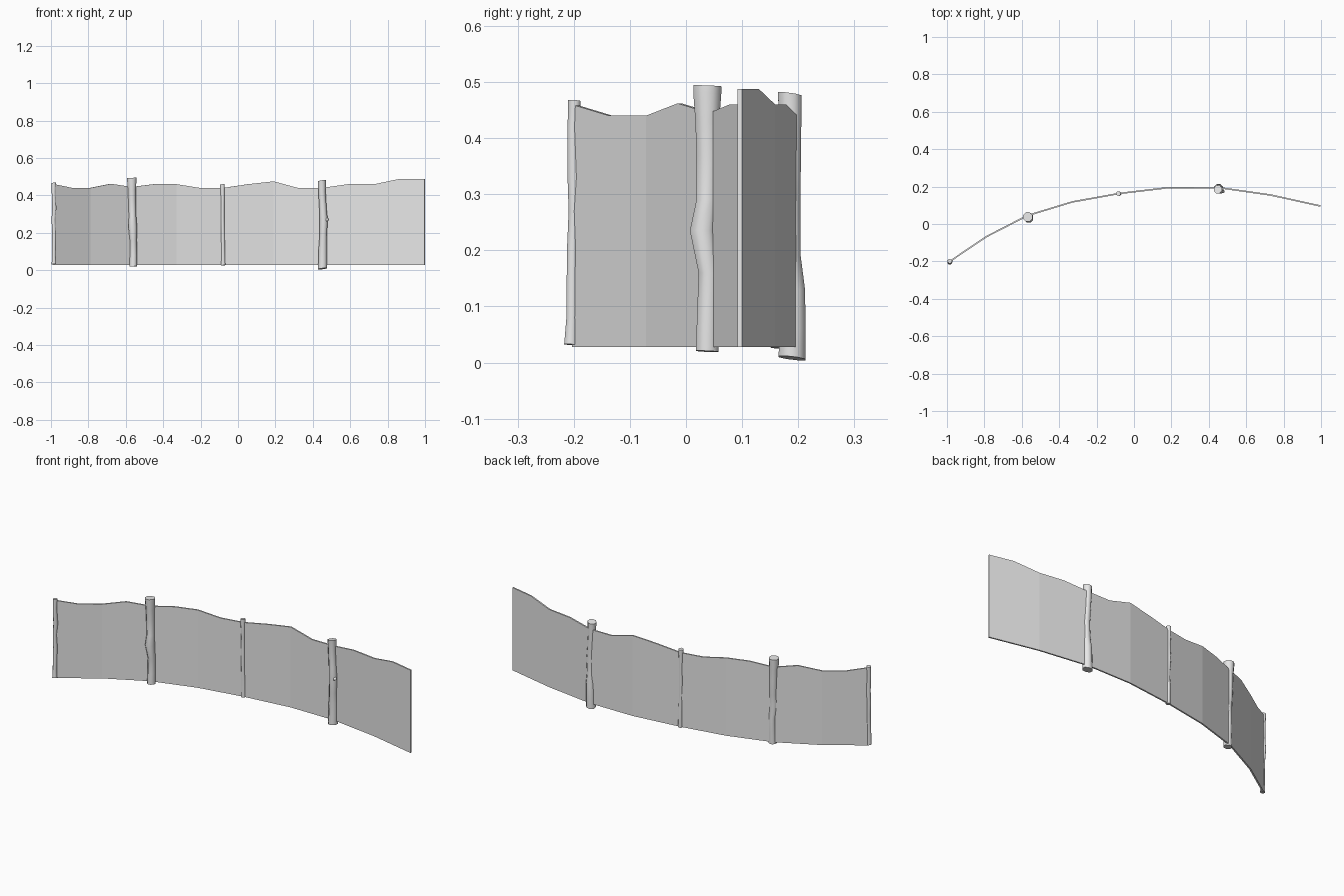
import bpy, bmesh, math
from mathutils import Vector

cube = bpy.data.objects.get("Cube")
if cube:
    bpy.data.objects.remove(cube)

grey = bpy.data.materials.new("light grey")
grey.use_nodes = True
grey.diffuse_color = (0.8, 0.8, 0.8, 1)
grey.node_tree.nodes["Principled BSDF"].inputs["Base Color"].default_value = (0.8, 0.8, 0.8, 1)


def finish(bm, name, smooth=None):
    bmesh.ops.recalc_face_normals(bm, faces=bm.faces)
    mesh = bpy.data.meshes.new(name)
    bm.to_mesh(mesh)
    bm.free()
    mesh.materials.append(grey)
    obj = bpy.data.objects.new(name, mesh)
    bpy.context.collection.objects.link(obj)
    if smooth:
        bpy.ops.object.select_all(action='DESELECT')
        obj.select_set(True)
        bpy.context.view_layer.objects.active = obj
        bpy.ops.object.shade_smooth_by_angle(angle=math.radians(smooth))
    return obj


# Curved wall: plan corners, with a midpoint on each straight run
corners = [Vector(p) for p in [
    (-0.985, -0.2), (-0.79, -0.068), (-0.57, 0.045), (-0.33, 0.118), (-0.08, 0.163),
    (0.19, 0.195), (0.45, 0.195), (0.73, 0.155), (0.998, 0.096)]]
plan = [corners[0]]
for a, b in zip(corners, corners[1:]):
    plan += [(a + b) / 2, b]
# Uneven top edge
tops = [0.46, 0.44, 0.44, 0.462, 0.445, 0.46, 0.46, 0.44, 0.44,
        0.46, 0.475, 0.44, 0.44, 0.46, 0.46, 0.488, 0.488]
BASE, HALF = 0.028, 0.004

bm = bmesh.new()
sections = []
for i, (p, top) in enumerate(zip(plan, tops)):
    t = (plan[min(i + 1, len(plan) - 1)] - plan[max(i - 1, 0)]).normalized()
    n = Vector((-t.y, t.x)) * HALF
    sections.append([bm.verts.new((p.x + s * n.x, p.y + s * n.y, z))
                     for s, z in ((-1, BASE), (-1, top), (1, top), (1, BASE))])
for a, b in zip(sections, sections[1:]):
    for k in range(4):
        bm.faces.new((a[k], b[k], b[(k + 1) % 4], a[(k + 1) % 4]))
bm.faces.new(sections[0])
bm.faces.new(sections[-1])
finish(bm, "curved_wall")


# Rough posts: each ring is height, x shift, y shift, radius
def post(name, x, y, rings, tilt=0.0, sides=8):
    bm = bmesh.new()
    loops = []
    for j, (z, dx, dy, r) in enumerate(rings):
        slope = tilt if j in (0, len(rings) - 1) else 0
        loop = []
        for k in range(sides):
            a = math.tau * (k + 0.5) / sides
            c, s = math.cos(a), math.sin(a)
            loop.append(bm.verts.new((x + dx + r * c, y + dy + r * s, z + slope * (c - s))))
        loops.append(loop)
    for a, b in zip(loops, loops[1:]):
        for k in range(sides):
            m = (k + 1) % sides
            bm.faces.new((a[k], a[m], b[m], b[k]))
    bm.faces.new(loops[0])
    bm.faces.new(loops[-1])
    return finish(bm, name, 50)


post("end_post", -0.985, -0.2, [
    (0.032, 0.001, -0.005, 0.013), (0.08, 0, -0.003, 0.011), (0.2, 0.002, -0.002, 0.011),
    (0.27, -0.002, 0.001, 0.011), (0.33, 0.003, 0, 0.012), (0.42, -0.001, -0.001, 0.011),
    (0.455, 0, 0.001, 0.012), (0.467, 0, 0.001, 0.012)], 0.001)
post("large_post_right", -0.565, 0.038, [
    (0.02, 0.005, 0, 0.022), (0.08, 0.006, 0.001, 0.021), (0.16, 0.005, 0.003, 0.02),
    (0.235, 0.002, -0.008, 0.025), (0.29, 0.001, 0, 0.021), (0.37, -0.001, 0.001, 0.022),
    (0.43, -0.002, 0, 0.023), (0.48, -0.003, 0, 0.027), (0.493, -0.003, 0, 0.027)], 0.001)
post("thin_post", -0.082, 0.162, [
    (0.026, 0.003, 0, 0.012), (0.12, 0.002, 0.001, 0.011), (0.2, 0.001, -0.002, 0.01),
    (0.28, -0.001, 0.001, 0.011), (0.36, 0, 0, 0.01), (0.44, -0.001, 0, 0.013),
    (0.459, -0.001, 0, 0.013)], 0.001)
post("large_post_left", 0.452, 0.187, [
    (0.008, 0, 0.002, 0.026), (0.06, 0.001, 0.003, 0.025), (0.13, 0.002, 0.003, 0.024),
    (0.19, 0.004, -0.002, 0.021), (0.27, 0.006, -0.004, 0.023), (0.33, 0.002, -0.002, 0.021),
    (0.42, -0.003, -0.001, 0.021), (0.478, -0.003, -0.002, 0.023)], 0.003)

# Small knot on the left large post
bm = bmesh.new()
bmesh.ops.create_icosphere(bm, subdivisions=1, radius=0.011)
bmesh.ops.translate(bm, verts=bm.verts, vec=(0.475, 0.174, 0.27))
finish(bm, "post_knot", 60)
